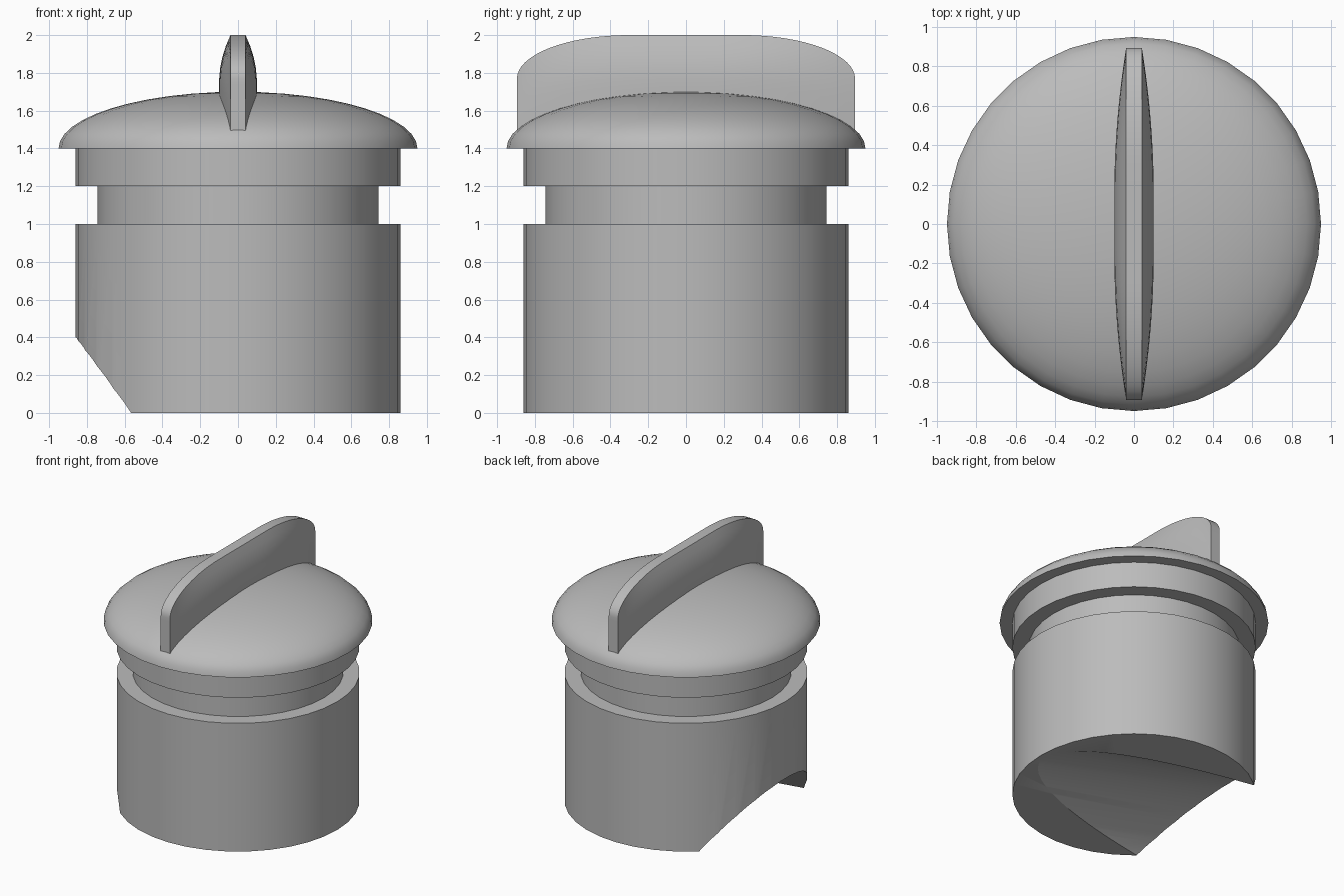
import bpy, bmesh, math
from mathutils import Vector

if "Cube" in bpy.data.objects:
    bpy.data.objects.remove(bpy.data.objects["Cube"])

SEGMENTS = 36

grey = bpy.data.materials.new("plain_grey")
grey.diffuse_color = (0.5, 0.5, 0.5, 1)
grey.use_nodes = True
grey.node_tree.nodes["Principled BSDF"].inputs["Base Color"].default_value = grey.diffuse_color


def finish(name, bm, angle=35):
    """Turn a bmesh into a shaded object."""
    bmesh.ops.remove_doubles(bm, verts=bm.verts, dist=1e-5)
    bmesh.ops.recalc_face_normals(bm, faces=bm.faces)
    mesh = bpy.data.meshes.new(name)
    bm.to_mesh(mesh)
    bm.free()
    mesh.materials.append(grey)
    obj = bpy.data.objects.new(name, mesh)
    bpy.context.collection.objects.link(obj)
    smooth(obj, angle)
    return obj


def smooth(obj, angle):
    bpy.ops.object.select_all(action='DESELECT')
    obj.select_set(True)
    bpy.context.view_layer.objects.active = obj
    bpy.ops.object.shade_smooth_by_angle(angle=math.radians(angle))


def lathe(name, profile):
    """Spin a (radius, z) profile, which starts and ends on the axis."""
    bm = bmesh.new()
    rings = []
    for r, z in profile:
        if r == 0:
            rings.append([bm.verts.new((0, 0, z))] * SEGMENTS)
        else:
            rings.append([bm.verts.new((r * math.cos(a), r * math.sin(a), z))
                          for a in (math.tau * i / SEGMENTS for i in range(SEGMENTS))])
    for low, high in zip(rings, rings[1:]):
        for i in range(SEGMENTS):
            j = (i + 1) % SEGMENTS
            bm.faces.new(list(dict.fromkeys((low[i], low[j], high[j], high[i]))))
    return finish(name, bm)


# Plug body with a seal groove
body = lathe("plug_body", [(0, 0), (0.86, 0), (0.86, 1.0), (0.745, 1.0),
                           (0.745, 1.2), (0.86, 1.2), (0.86, 1.4), (0, 1.4)])

# Sloping round channel cut into the underside, opening towards -x
slope = 0.238
bm = bmesh.new()
bmesh.ops.create_cone(bm, cap_ends=True, segments=96, radius1=0.808, radius2=0.808, depth=5)
cutter = finish("channel_cutter", bm)
cutter.rotation_mode = 'QUATERNION'
cutter.rotation_quaternion = Vector((1, 0, -slope)).to_track_quat('Z', 'Y')
cutter.location = (0, 0, slope * 0.82 - 0.83)
cutter.hide_render = True
cutter.hide_set(True)
cut = body.modifiers.new("channel", 'BOOLEAN')
cut.operation = 'DIFFERENCE'
cut.solver = 'EXACT'
cut.object = cutter
bpy.context.view_layer.objects.active = body
bpy.ops.object.modifier_apply(modifier=cut.name)
smooth(body, 30)

# Domed cap with a flat underside
dome = [(0.95 * math.cos(t), 1.4 + 0.3 * math.sin(t))
        for t in (math.pi / 2 * i / 12 for i in range(12))]
lathe("domed_cap", [(0, 1.4)] + dome + [(0, 1.7)])

# Grip: upright fin with rounded shoulders and bulging sides
HALF_LENGTH, BASE = 0.895, 1.42


def fin_top(y):
    u = max(0, (abs(y) - 0.3) / (HALF_LENGTH - 0.3))
    return 1.77 + 0.23 * math.sqrt(max(0, 1 - u * u))


def fin_half_width(y, depth):
    along = max(0, (abs(y) - 0.15) / (HALF_LENGTH - 0.15))
    up = max(0, 1 - depth / 0.25)
    return 0.04 + 0.06 * (1 - along ** 2) * (1 - up ** 2)


ROWS, COLS = 10, 40
bm = bmesh.new()
sides = {}
for side in (-1, 1):
    for c in range(COLS + 1):
        y = -HALF_LENGTH * math.cos(math.pi * c / COLS)
        top = fin_top(y)
        # buried under the dome except at the two ends
        base = BASE if abs(y) < 0.86 else 1.49
        for r in range(ROWS + 1):
            z = base + (top - base) * r / ROWS
            sides[side, c, r] = bm.verts.new((side * fin_half_width(y, top - z), y, z))
    for c in range(COLS):
        for r in range(ROWS):
            bm.faces.new([sides[side, c, r], sides[side, c + 1, r],
                          sides[side, c + 1, r + 1], sides[side, c, r + 1]])
border = ([(c, 0) for c in range(COLS)] + [(COLS, r) for r in range(ROWS)]
          + [(c, ROWS) for c in range(COLS, 0, -1)] + [(0, r) for r in range(ROWS, 0, -1)])
for a, b in zip(border, border[1:] + border[:1]):
    bm.faces.new([sides[-1, *a], sides[-1, *b], sides[1, *b], sides[1, *a]])
finish("grip_fin", bm, 40)
